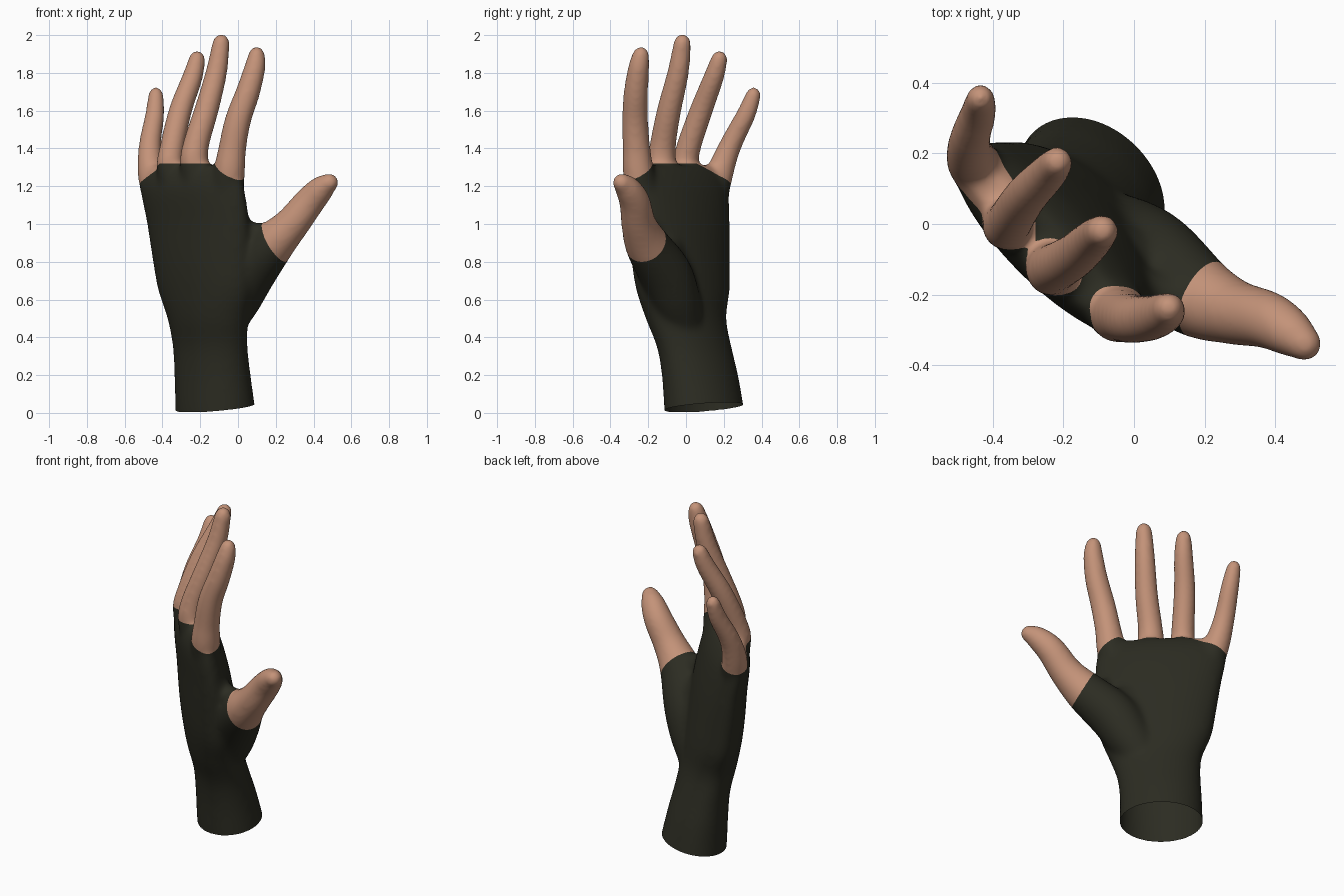
import bpy, bmesh, math
from mathutils import Vector

if "Cube" in bpy.data.objects:
    bpy.data.objects.remove(bpy.data.objects["Cube"])

U = Vector((1, -1, 0)).normalized()   # across the palm, towards the thumb
V = Vector((1, 1, 0)).normalized()    # out of the palm
SIDES = 32


def material(name, rgb):
    m = bpy.data.materials.new(name)
    m.diffuse_color = (*rgb, 1)
    m.use_nodes = True
    m.node_tree.nodes["Principled BSDF"].inputs["Base Color"].default_value = m.diffuse_color
    return m


def spline(rows, steps):
    """Catmull-Rom through rows of any length."""
    p = [rows[0], *rows, rows[-1]]
    out = []
    for i in range(1, len(p) - 2):
        for k in range(steps):
            t = k / steps
            out.append([0.5 * (2 * b + (c - a) * t + (2 * a - 5 * b + 4 * c - d) * t * t
                               + (3 * b - a - 3 * c + d) * t ** 3)
                        for a, b, c, d in zip(*p[i - 1:i + 3])])
    return out + [list(rows[-1])]


def loft(bm, rings):
    """Skin closed rings given as (centre, half axis, half axis)."""
    loops = []
    for c, a, b in rings:
        loops.append([bm.verts.new(c + a * math.cos(w) + b * math.sin(w))
                      for w in (2 * math.pi * i / SIDES for i in range(SIDES))])
    for lo, hi in zip(loops, loops[1:]):
        for i in range(SIDES):
            j = (i + 1) % SIDES
            bm.faces.new((lo[i], lo[j], hi[j], hi[i]))
    bm.faces.new(loops[0][::-1])
    bm.faces.new(loops[-1])


def digit(bm, rows):
    """Tapered round tube through (x, y, z, radius) with a domed tip."""
    pts = spline(rows, 6)
    pos = [Vector(p[:3]) for p in pts]
    rings = []
    for i, p in enumerate(pts):
        t = (pos[min(i + 1, len(pos) - 1)] - pos[max(i - 1, 0)]).normalized()
        a = V.cross(t).normalized()
        b = t.cross(a)
        r = p[3] + 0.006              # allowance for the later smoothing
        rings.append((pos[i], a * r, b * r))
    for k in range(1, 9):
        w = k / 8 * math.radians(86)
        rings.append((pos[-1] + t * r * 1.15 * math.sin(w), a * r * math.cos(w), b * r * math.cos(w)))
    loft(bm, rings)


bm = bmesh.new()

# forearm, wrist and palm: x, y, z, half width, half thickness
palm = [
    (-0.113, 0.110, -0.10, 0.238, 0.188),
    (-0.120, 0.096, 0.02, 0.235, 0.186),
    (-0.135, 0.074, 0.20, 0.232, 0.168),
    (-0.147, 0.043, 0.35, 0.236, 0.152),
    (-0.160, 0.000, 0.50, 0.262, 0.152),
    (-0.175, -0.016, 0.65, 0.315, 0.155),
    (-0.19, -0.028, 0.80, 0.336, 0.152),
    (-0.21, -0.04, 1.00, 0.358, 0.140),
    (-0.24, -0.05, 1.18, 0.370, 0.122),
    (-0.245, -0.06, 1.27, 0.345, 0.090),
    (-0.245, -0.065, 1.31, 0.300, 0.060),
]
loft(bm, [(Vector(p[:3]), U * p[3], V * p[4]) for p in spline(palm, 5)])

# fingers: each starts inside the palm
digit(bm, [(-0.38, 0.12, 0.98, 0.06), (-0.45, 0.165, 1.22, 0.070), (-0.467, 0.228, 1.40, 0.056),
           (-0.44, 0.318, 1.58, 0.047), (-0.435, 0.355, 1.68, 0.038)])           # little
digit(bm, [(-0.31, 0.01, 1.02, 0.06), (-0.358, -0.005, 1.28, 0.066), (-0.35, 0.012, 1.40, 0.061),
           (-0.305, 0.08, 1.60, 0.057), (-0.24, 0.148, 1.78, 0.050), (-0.218, 0.175, 1.87, 0.041)])  # ring
digit(bm, [(-0.19, -0.11, 1.02, 0.06), (-0.23, -0.128, 1.30, 0.071), (-0.222, -0.122, 1.42, 0.065),
           (-0.168, -0.09, 1.60, 0.060), (-0.115, -0.042, 1.80, 0.053), (-0.09, -0.02, 1.955, 0.043)])  # middle
digit(bm, [(-0.08, -0.165, 0.96, 0.07), (-0.05, -0.245, 1.24, 0.079), (-0.03, -0.262, 1.40, 0.069),
           (0.00, -0.27, 1.55, 0.065), (0.053, -0.265, 1.70, 0.060), (0.09, -0.25, 1.83, 0.052),
           (0.098, -0.24, 1.89, 0.042)])                                         # index

# thumb with the ball of the palm at its root
digit(bm, [(-0.08, -0.01, 0.46, 0.10), (-0.01, -0.055, 0.60, 0.125), (0.06, -0.11, 0.74, 0.134),
           (0.18, -0.205, 0.89, 0.113), (0.285, -0.25, 1.00, 0.088), (0.38, -0.272, 1.12, 0.077),
           (0.445, -0.31, 1.19, 0.064), (0.478, -0.335, 1.215, 0.048)])
# flesh joining the thumb to the palm and to the index finger
digit(bm, [(-0.10, -0.04, 0.52, 0.10), (-0.07, -0.07, 0.68, 0.125), (-0.04, -0.11, 0.84, 0.10)])
digit(bm, [(-0.06, -0.16, 0.80, 0.10), (-0.005, -0.19, 0.91, 0.085), (0.015, -0.205, 0.99, 0.052)])
digit(bm, [(-0.04, -0.18, 0.96, 0.06), (0.06, -0.20, 0.952, 0.055), (0.15, -0.215, 0.945, 0.05)])

bmesh.ops.recalc_face_normals(bm, faces=bm.faces)
mesh = bpy.data.meshes.new("gloved_hand")
bm.to_mesh(mesh)
bm.free()
hand = bpy.data.objects.new("gloved_hand", mesh)
bpy.context.collection.objects.link(hand)

# fuse the parts and soften the joins
fuse = hand.modifiers.new("fuse", 'REMESH')
fuse.mode = 'VOXEL'
fuse.voxel_size = 0.011
soft = hand.modifiers.new("soften", 'SMOOTH')
soft.factor = 0.5
soft.iterations = 40
bpy.context.view_layer.update()
fused = bpy.data.meshes.new_from_object(hand.evaluated_get(bpy.context.evaluated_depsgraph_get()))
hand.modifiers.clear()
hand.data = fused
fused.materials.clear()
fused.materials.append(material("dark_olive_glove", (0.025, 0.025, 0.016)))
fused.materials.append(material("skin", (0.55, 0.29, 0.19)))

bm = bmesh.new()
bm.from_mesh(fused)


def cut(point, normal, trim=False):
    bmesh.ops.bisect_plane(bm, geom=bm.verts[:] + bm.edges[:] + bm.faces[:], dist=0.001,
                           plane_co=point, plane_no=normal, clear_inner=trim)


# slanted open end of the forearm
cut((-0.12, 0.096, 0.03), Vector((-0.105, -0.10, 1)).normalized(), True)

# glove hems: three planes over the knuckles and one round the thumb
hems = [(Vector((0, 0, 1.45)), Vector((0, 0, 1)) - U * 0.5),
        (Vector((0, 0, 1.32)), Vector((0, 0, 1))),
        (Vector((0, 0, 1.389)), Vector((0, 0, 1)) + U * 0.7)]
thumb_hem = (Vector((0.2, -0.21, 0.9)), Vector((0.8, -0.35, 0.48)))
for co, no in hems + [thumb_hem]:
    cut(co, no.normalized())


def bare(p):
    if p.x > 0.1 and p.z < 1.35:
        return (p - thumb_hem[0]).dot(thumb_hem[1]) > 0
    return any((p - co).dot(no) > 0 for co, no in hems)


for f in bm.faces:
    f.smooth = True
    f.material_index = int(bare(f.calc_center_median()))
bm.to_mesh(fused)
bm.free()

bpy.context.view_layer.objects.active = hand
hand.select_set(True)
bpy.ops.object.shade_smooth_by_angle(angle=math.radians(45))
